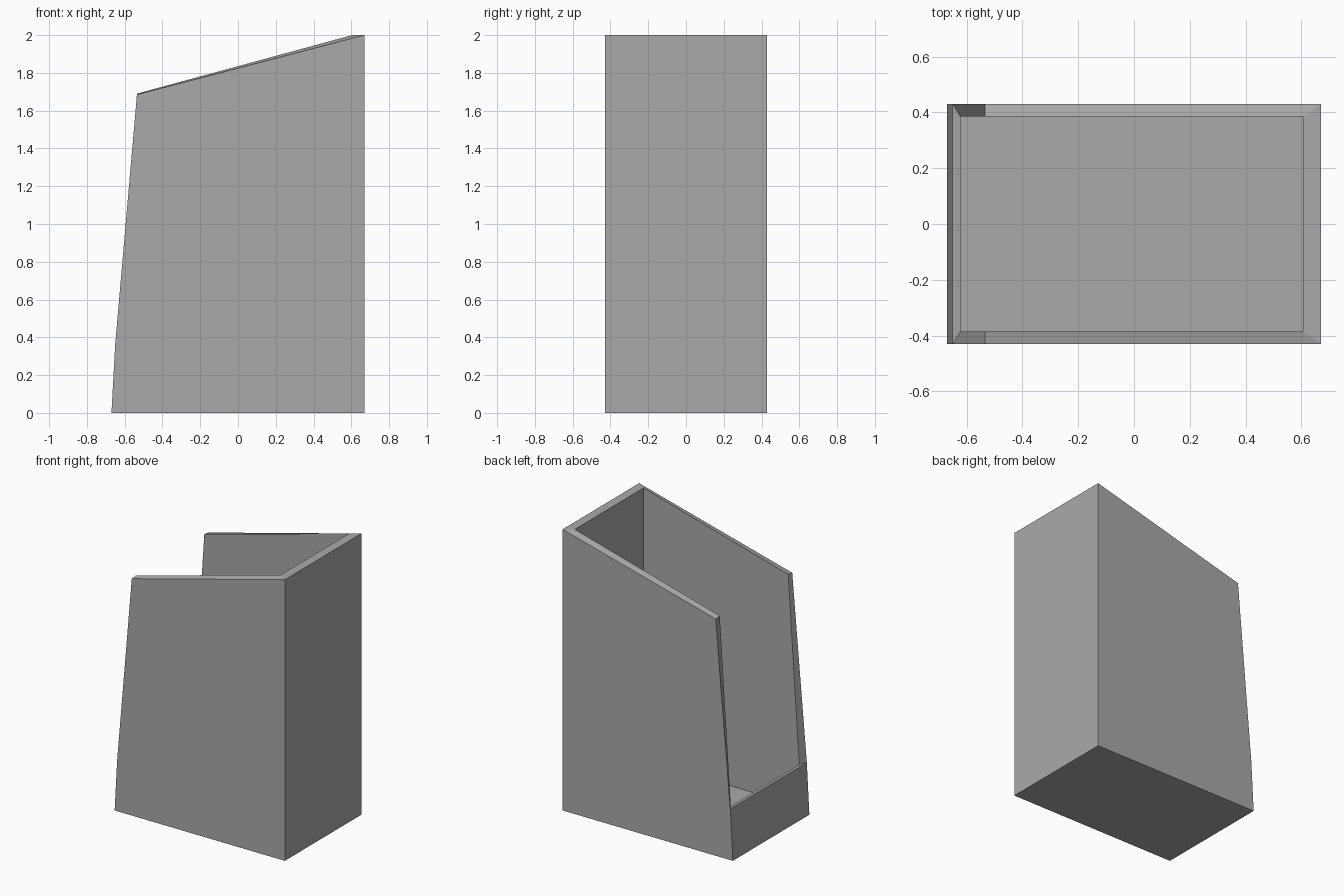
import bpy
import bmesh

default_cube = bpy.data.objects.get("Cube")
if default_cube:
    bpy.data.objects.remove(default_cube, do_unlink=True)

# Plain grey material
grey = bpy.data.materials.new("plain_grey")
grey.use_nodes = True
colour = (0.4, 0.4, 0.4, 1)
grey.diffuse_color = colour
bsdf = next(n for n in grey.node_tree.nodes if n.type == 'BSDF_PRINCIPLED')
bsdf.inputs["Base Color"].default_value = colour

# Side profiles as (x, z): base front, base back, back top, side front top, lip
OUTER = [(-0.67, 0), (0.67, 0), (0.67, 2), (-0.535, 1.685), (-0.65, 0.365)]
INNER = [(-0.635, 0.065), (0.605, 0.065), (0.605, 2), (-0.535, 1.69), (-0.622, 0.36)]
OUTER_Y, INNER_Y = 0.43, 0.385
BACK_TOP, FRONT_TOP, LIP = 2, 3, 4

bm = bmesh.new()


def ring(profile, y):
    return [bm.verts.new((x, y, z)) for x, z in profile]


outer = [ring(OUTER, s * OUTER_Y) for s in (-1, 1)]
inner = [ring(INNER, s * INNER_Y) for s in (-1, 1)]

# Side walls with their sloping top and front rims
for out_side, in_side in zip(outer, inner):
    bm.faces.new(out_side)
    bm.faces.new(in_side)
    for a, b in ((BACK_TOP, FRONT_TOP), (FRONT_TOP, LIP)):
        bm.faces.new((out_side[a], out_side[b], in_side[b], in_side[a]))

# Floor, back wall and low front lip, outside and inside
for near, far in (outer, inner):
    for a, b in ((0, 1), (1, BACK_TOP), (LIP, 0)):
        bm.faces.new((near[a], near[b], far[b], far[a]))

# Rims of the back wall and the front lip
for i in (BACK_TOP, LIP):
    bm.faces.new((outer[0][i], outer[1][i], inner[1][i], inner[0][i]))

bmesh.ops.recalc_face_normals(bm, faces=bm.faces)
mesh = bpy.data.meshes.new("file_holder")
bm.to_mesh(mesh)
bm.free()
mesh.materials.append(grey)
holder = bpy.data.objects.new("file_holder", mesh)
bpy.context.collection.objects.link(holder)
